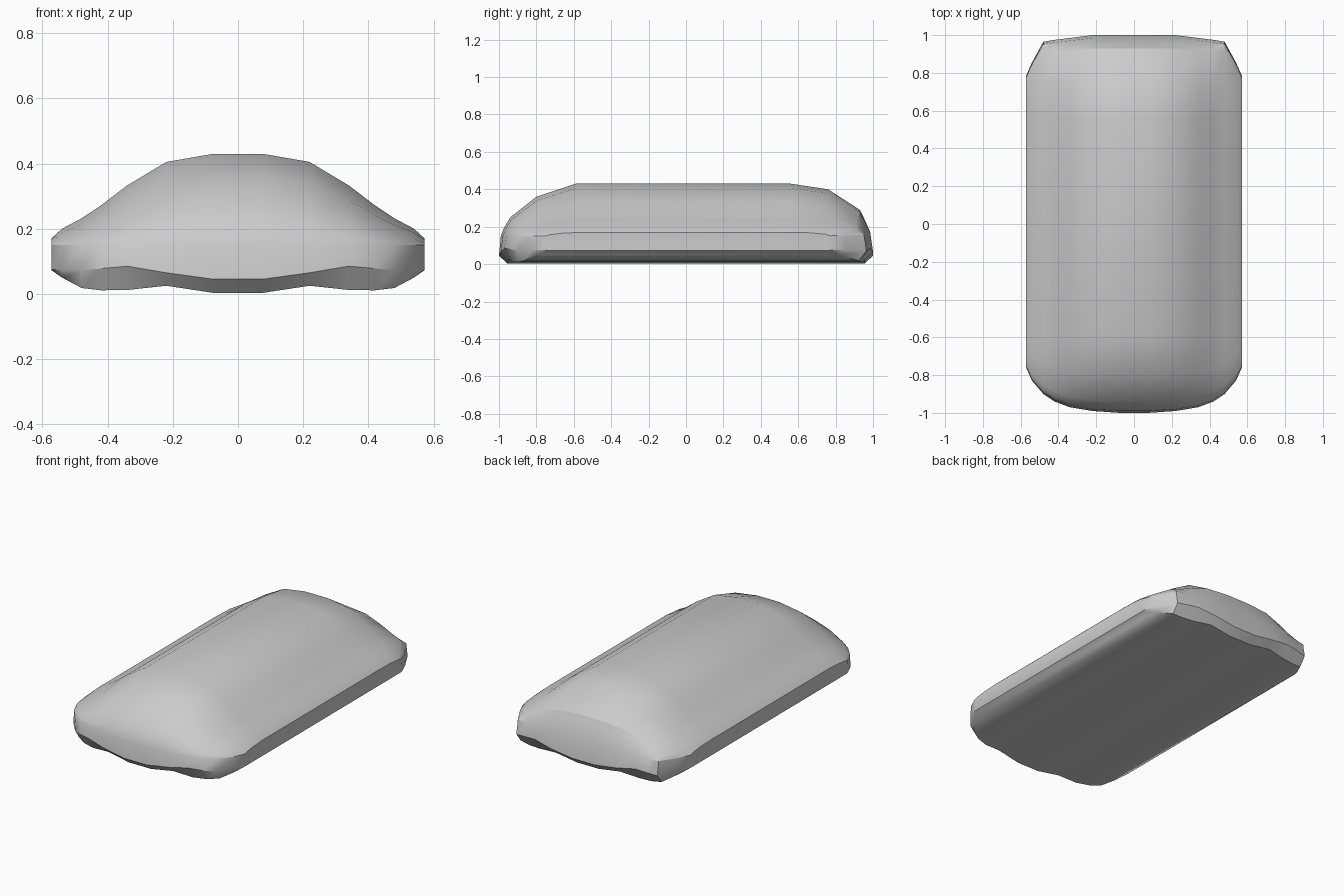
import bpy
import bmesh
import math

if "Cube" in bpy.data.objects:
    bpy.data.objects.remove(bpy.data.objects["Cube"], do_unlink=True)

# Plain grey material
grey = bpy.data.materials.new("light_grey")
grey.use_nodes = True
colour = (0.6, 0.6, 0.6, 1)
grey.diffuse_color = colour
grey.node_tree.nodes["Principled BSDF"].inputs["Base Color"].default_value = colour

# Lengthwise outline at the centre: (y, z), from front crease over the top to the back
UPPER = [(-0.99, 0.15), (-0.975, 0.19), (-0.94, 0.25), (-0.8, 0.36), (-0.59, 0.43),
         (0.56, 0.43), (0.76, 0.40), (0.93, 0.29), (0.95, 0.25), (0.985, 0.17)]

# Half-width columns: x, top z, rim z, underside z, front reach, back reach
COLUMNS = [(0.075, 0.43, 0.045, 0.003, 1.0, 1.0),
           (0.22, 0.405, 0.065, 0.025, 0.99, 1.0),
           (0.34, 0.333, 0.085, 0.012, 0.97, 0.985),
           (0.42, 0.272, 0.078, 0.011, 0.94, 0.975),
           (0.48, 0.232, 0.072, 0.018, 0.90, 0.965),
           (0.54, 0.20, 0.074, 0.05, 0.83, 0.855),
           (0.573, 0.17, 0.075, 0.073, 0.755, 0.78)]
START, RISE = 0.55, 0.28


def reach(y, front, back):
    """Pull the rounded ends in to the reach of a column."""
    if abs(y) < START:
        return y
    limit = front if y < 0 else back
    return math.copysign(START + (abs(y) - START) * (limit - START) / (1 - START), y)


def column_loop(top, rim, under, front, back):
    """Closed side outline for one column."""
    squash = (top - 0.15) / RISE
    loop = [(-0.955, under), (-1, rim)]
    loop += [(y, 0.15 + (z - 0.15) * squash) for y, z in UPPER]
    loop += [(1, rim), (0.955, under)]
    return [(reach(y, front, back), z) for y, z in loop]


# Loft the outlines from one side to the other
bm = bmesh.new()
sides = [(-c[0], c[1:]) for c in reversed(COLUMNS)] + [(c[0], c[1:]) for c in COLUMNS]
rings = [[bm.verts.new((x, y, z)) for y, z in column_loop(*shape)] for x, shape in sides]
for a, b in zip(rings, rings[1:]):
    for i in range(len(a)):
        j = (i + 1) % len(a)
        bm.faces.new((a[i], a[j], b[j], b[i]))
bm.faces.new(rings[0])
bm.faces.new(rings[-1])
bmesh.ops.recalc_face_normals(bm, faces=bm.faces)

mesh = bpy.data.meshes.new("rounded_shell")
bm.to_mesh(mesh)
bm.free()
mesh.materials.append(grey)
shell = bpy.data.objects.new("rounded_shell", mesh)
bpy.context.collection.objects.link(shell)

# Smooth shading with crisp rims
bpy.ops.object.select_all(action="DESELECT")
shell.select_set(True)
bpy.context.view_layer.objects.active = shell
bpy.ops.object.shade_smooth_by_angle(angle=math.radians(30))
